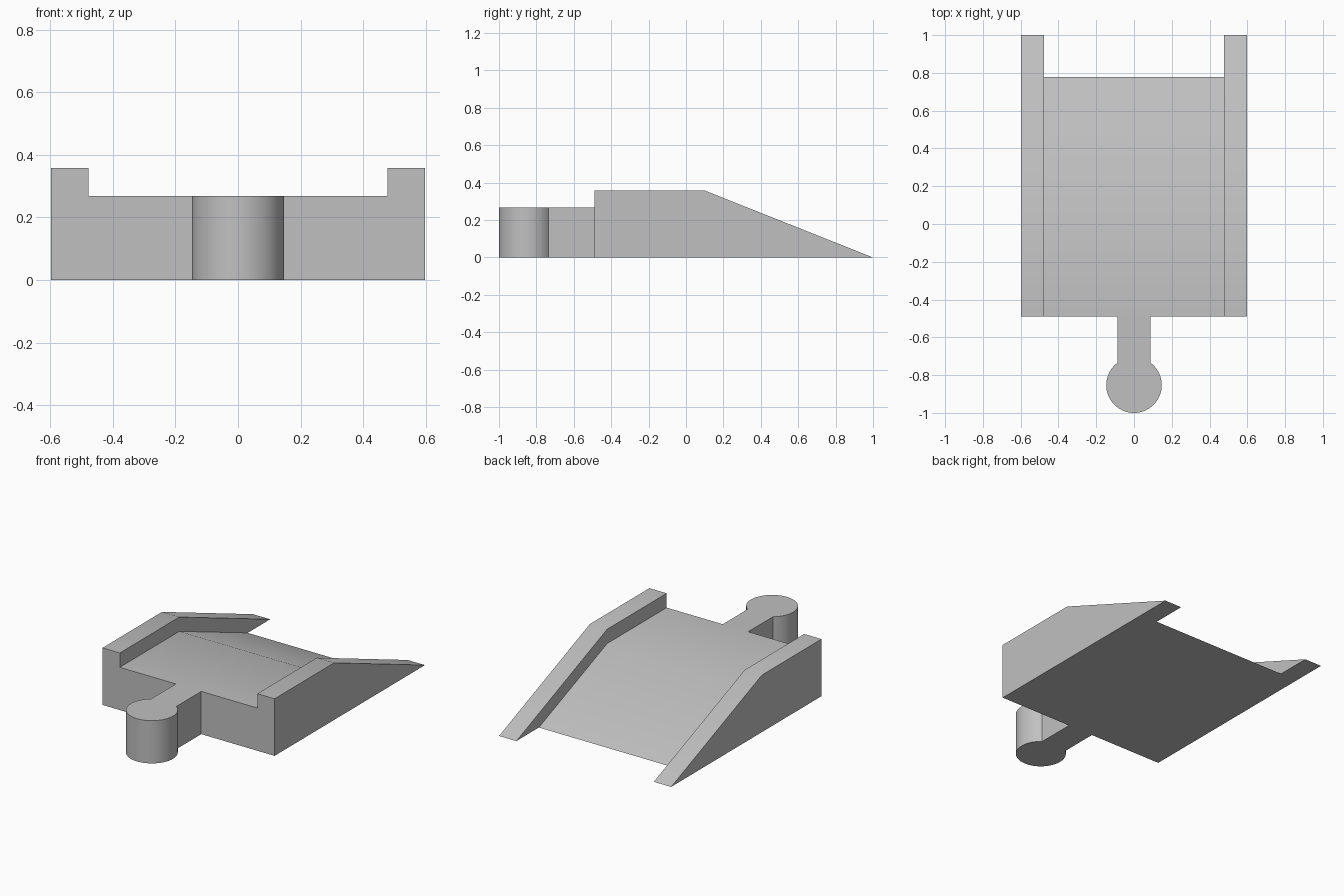
import bpy
import bmesh
from math import asin, cos, sin, pi
from mathutils import Vector

cube = bpy.data.objects.get("Cube")
if cube:
    bpy.data.objects.remove(cube, do_unlink=True)

grey = bpy.data.materials.new("light grey")
grey.use_nodes = True
colour = (0.53, 0.53, 0.53, 1)
grey.diffuse_color = colour
grey.node_tree.nodes["Principled BSDF"].inputs["Base Color"].default_value = colour


def prism(name, outline, depth):
    """Extrude a closed 3D outline along depth."""
    bm = bmesh.new()
    face = bm.faces.new([bm.verts.new(p) for p in outline])
    grown = bmesh.ops.extrude_face_region(bm, geom=[face], use_keep_orig=True)
    moved = [v for v in grown["geom"] if isinstance(v, bmesh.types.BMVert)]
    bmesh.ops.translate(bm, verts=moved, vec=Vector(depth))
    bmesh.ops.recalc_face_normals(bm, faces=bm.faces)
    mesh = bpy.data.meshes.new(name)
    bm.to_mesh(mesh)
    bm.free()
    mesh.materials.append(grey)
    obj = bpy.data.objects.new(name, mesh)
    bpy.context.collection.objects.link(obj)
    bpy.ops.object.select_all(action="DESELECT")
    obj.select_set(True)
    bpy.context.view_layer.objects.active = obj
    bpy.ops.object.shade_smooth_by_angle(angle=pi / 6)
    return obj


FRONT, CREST = -0.49, 0.1
HALF_WIDTH, RAIL_INNER = 0.597, 0.477
DECK_TOP, RAIL_TOP = 0.268, 0.358


def ramp(name, x0, x1, top, toe):
    """Level platform that slopes down to a sharp toe at the back."""
    side = [(FRONT, 0), (toe, 0), (CREST, top), (FRONT, top)]
    return prism(name, [(x0, y, z) for y, z in side], (x1 - x0, 0, 0))


# Sloping deck between two taller side rails
ramp("ramp_deck", -RAIL_INNER, RAIL_INNER, DECK_TOP, 0.777)
ramp("left_rail", RAIL_INNER, HALF_WIDTH, RAIL_TOP, 1.0)
ramp("right_rail", -HALF_WIDTH, -RAIL_INNER, RAIL_TOP, 1.0)

# Connector: narrow neck running into a round peg, as one outline
NECK, RADIUS, SEGMENTS = 0.088, 0.147, 48
centre_y = RADIUS - 1
gap = asin(NECK / RADIUS)
start, sweep = pi / 2 + gap, 2 * (pi - gap)
outline = [(NECK, FRONT, 0), (-NECK, FRONT, 0)]
for i in range(SEGMENTS + 1):
    a = start + sweep * i / SEGMENTS
    outline.append((RADIUS * cos(a), centre_y + RADIUS * sin(a), 0))
prism("connector_peg", outline, (0, 0, DECK_TOP))
